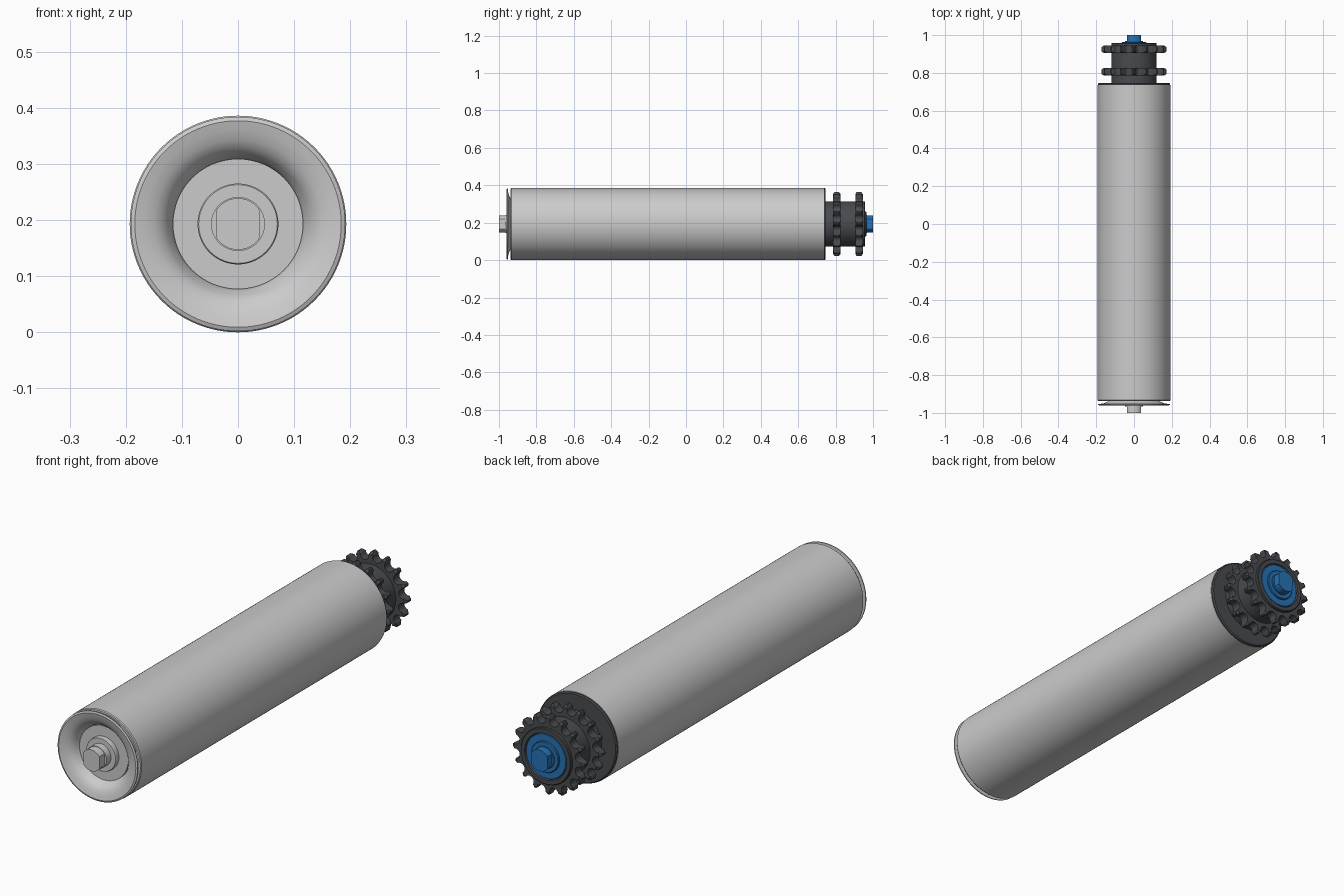
import bpy, bmesh, math

if "Cube" in bpy.data.objects:
    bpy.data.objects.remove(bpy.data.objects["Cube"])

R = 0.193          # roller radius, also axis height
TEETH = 16


def material(name, rgb):
    m = bpy.data.materials.new(name)
    m.diffuse_color = (*rgb, 1)
    m.use_nodes = True
    m.node_tree.nodes["Principled BSDF"].inputs["Base Color"].default_value = m.diffuse_color
    return m


DARK = material("dark_plastic", (0.065, 0.07, 0.078))
BLUE = material("blue_plastic", (0.02, 0.17, 0.46))


def loft(name, rings, mat=None, caps=True, closed=False):
    """Skin rings of (x, y, z) points around the roller axis."""
    bm = bmesh.new()
    vs = [[bm.verts.new((x, y, z + R)) for x, y, z in ring] for ring in rings]
    pairs = list(zip(vs, vs[1:])) + ([(vs[-1], vs[0])] if closed else [])
    for a, b in pairs:
        for i in range(len(a)):
            j = (i + 1) % len(a)
            bm.faces.new((a[i], a[j], b[j], b[i]))
    if caps and not closed:
        bm.faces.new(vs[0])
        bm.faces.new(vs[-1])
    bmesh.ops.recalc_face_normals(bm, faces=bm.faces)
    me = bpy.data.meshes.new(name)
    bm.to_mesh(me)
    bm.free()
    ob = bpy.data.objects.new(name, me)
    bpy.context.collection.objects.link(ob)
    if mat:
        me.materials.append(mat)
    bpy.ops.object.select_all(action='DESELECT')
    ob.select_set(True)
    bpy.context.view_layer.objects.active = ob
    bpy.ops.object.shade_smooth_by_angle(angle=math.radians(25))
    return ob


def lathe(name, profile, mat=None, steps=96, **kw):
    """Revolve a (radius, y) profile."""
    angles = [math.tau * i / steps for i in range(steps)]
    return loft(name, [[(r * math.cos(a), y, r * math.sin(a)) for a in angles]
                       for r, y in profile], mat, **kw)


def shaft_end(name, y0, y1, mat=None, r=0.046, flat=0.038):
    """Round shaft with two flats facing +x and -x."""
    a0 = math.acos(flat / r)
    angles = [a0 + (math.pi - 2 * a0) * i / 16 for i in range(17)]
    angles += [a + math.pi for a in angles]
    loft(name, [[(r * math.cos(a), y, r * math.sin(a)) for a in angles]
                for y in (y0, y1)], mat)


def sprocket(name, y, half=0.02, pitch_r=0.156, roller_r=0.021, tip_r=0.171):
    """Toothed disc with round roots and tips thinned toward the edge."""
    outline = []
    for k in range(TEETH):
        c = math.tau * (k + 0.5) / TEETH
        for i in range(9):
            t = math.radians(-95 + 190 * i / 8)
            u, v = pitch_r - roller_r * math.cos(t), roller_r * math.sin(t)
            outline.append((math.hypot(u, v), c + math.atan2(v, u)))
        tip = math.tau * (k + 1) / TEETH
        outline += [(tip_r - 0.003, tip - 0.04), (tip_r, tip - 0.02),
                    (tip_r, tip + 0.02), (tip_r - 0.003, tip + 0.04)]

    def ring(dy, limit):
        return [(min(r, limit) * math.sin(a), y + dy, min(r, limit) * math.cos(a))
                for r, a in outline]
    loft(name, [ring(-half, 0.16), ring(-half * 0.6, 1),
                ring(half * 0.6, 1), ring(half, 0.16)], DARK)


# Roller tube, open at the front
lathe("roller_tube", [(R - 0.003, -0.937), (R, -0.933), (R, 0.737),
                      (R - 0.012, 0.737), (R - 0.012, -0.937)], closed=True)

# Dished front cap with thin rim
lathe("front_cap", [(0.110, -0.880), (0.115, -0.905), (0.122, -0.922), (0.131, -0.934),
                    (0.144, -0.943), (0.160, -0.949), (0.184, -0.953), (0.191, -0.953),
                    (0.191, -0.957), (0.184, -0.960), (0.168, -0.956), (0.150, -0.950),
                    (0.136, -0.941), (0.126, -0.929), (0.119, -0.914), (0.115, -0.895)],
      caps=False)
lathe("front_bearing_disc", [(0.116, -0.86), (0.116, -0.915), (0.073, -0.915)])
lathe("front_bearing_hub", [(0.072, -0.90), (0.072, -0.932), (0.070, -0.935)])
lathe("front_shaft_collar", [(0.048, -0.92), (0.048, -0.965)])
shaft_end("front_shaft", -0.93, -1.0)

# Rear drive head: end cap, hub with recessed face, two sprockets
lathe("rear_end_cap", [(0.180, 0.70), (0.1915, 0.735), (0.1915, 0.742), (0.187, 0.747)], DARK)
lathe("sprocket_hub", [(0.120, 0.74), (0.120, 0.955), (0.117, 0.958), (0.100, 0.958),
                       (0.096, 0.945)], DARK)
for i, y in enumerate((0.806, 0.925)):
    sprocket(f"sprocket_{i + 1}", y)

# Blue seal and rear shaft
lathe("seal_disc", [(0.096, 0.93), (0.096, 0.953), (0.094, 0.955)], BLUE)
lathe("seal_collar", [(0.066, 0.95), (0.066, 0.961), (0.063, 0.964)], BLUE)
lathe("rear_shaft_collar", [(0.048, 0.96), (0.048, 0.969)], BLUE)
shaft_end("rear_shaft", 0.96, 1.0, BLUE)
